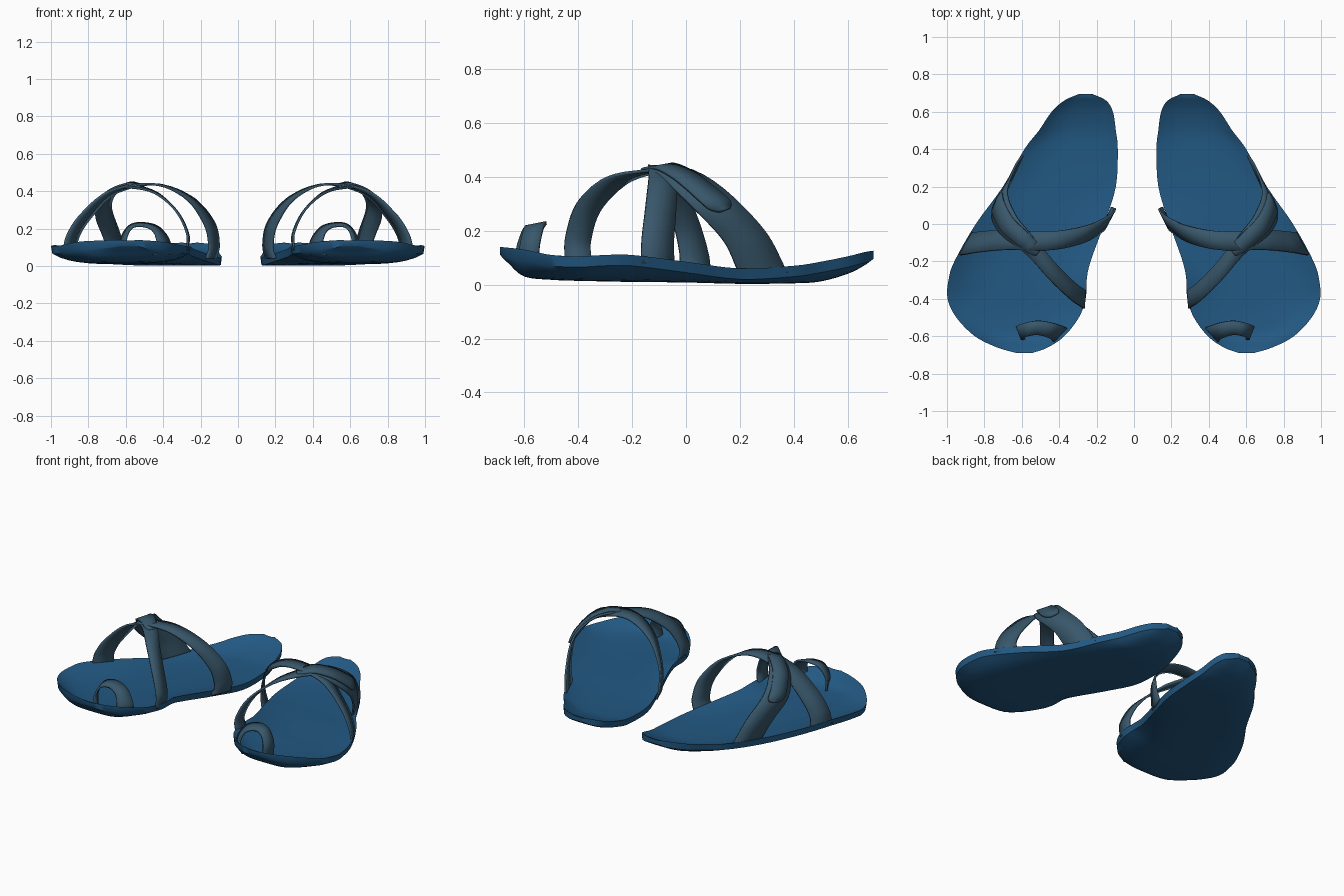
import bpy
from mathutils import Vector

if "Cube" in bpy.data.objects:
    bpy.data.objects.remove(bpy.data.objects["Cube"], do_unlink=True)


def material(name, rgb):
    mat = bpy.data.materials.new(name)
    mat.use_nodes = True
    color = (*rgb, 1)
    mat.diffuse_color = color
    shader = mat.node_tree.nodes["Principled BSDF"]
    shader.inputs["Base Color"].default_value = color
    shader.inputs["Roughness"].default_value = 0.8
    return mat


BLUE = material("sole blue", (0.016, 0.098, 0.225))
SLATE = material("strap slate blue", (0.04, 0.095, 0.145))


def smooth_path(points, steps):
    """Catmull-Rom interpolation through points of any dimension."""
    pts = [Vector(p) for p in points]
    pts = [2 * pts[0] - pts[1]] + pts + [2 * pts[-1] - pts[-2]]
    path = []
    for a, b, c, d in zip(pts, pts[1:], pts[2:], pts[3:]):
        for i in range(steps):
            t = i / steps
            path.append(0.5 * (2 * b + (c - a) * t + (2 * a - 5 * b + 4 * c - d) * t**2
                               + (3 * b - a - 3 * c + d) * t**3))
    path.append(pts[-2])
    return path


def place(p, side):
    """Left sandal as drawn; right sandal mirrored and slightly wider."""
    x, y, z = p
    return (x, y, z) if side == "left" else (0.038 - 1.04 * x, y, z)


def make_object(name, verts, faces, mat, side):
    mesh = bpy.data.meshes.new(name)
    if side == "right":
        faces = [tuple(reversed(f)) for f in faces]
    mesh.from_pydata([place(v, side) for v in verts], [], faces)
    mesh.materials.append(mat)
    obj = bpy.data.objects.new(side + "_" + name, mesh)
    bpy.context.collection.objects.link(obj)
    return obj


def shade(obj, angle):
    bpy.ops.object.select_all(action="DESELECT")
    obj.select_set(True)
    bpy.context.view_layer.objects.active = obj
    bpy.ops.object.shade_smooth_by_angle(angle=angle)


# Sole stations: y, inner x, outer x, inner rim, outer rim, underside height
SOLE = [
    (-0.69, 0.56, 0.64, 0.14, 0.14, 0.11),
    (-0.66, 0.48, 0.74, 0.135, 0.137, 0.08),
    (-0.6, 0.395, 0.855, 0.125, 0.13, 0.03),
    (-0.5, 0.32, 0.95, 0.11, 0.11, 0.018),
    (-0.4, 0.285, 0.995, 0.105, 0.105, 0.014),
    (-0.3, 0.28, 0.99, 0.105, 0.11, 0.012),
    (-0.2, 0.26, 0.96, 0.09, 0.11, 0.01),
    (0, 0.19, 0.85, 0.065, 0.085, 0.008),
    (0.2, 0.13, 0.71, 0.045, 0.06, 0.003),
    (0.4, 0.12, 0.6, 0.05, 0.07, 0.005),
    (0.5, 0.13, 0.525, 0.065, 0.085, 0.012),
    (0.6, 0.145, 0.46, 0.095, 0.105, 0.04),
    (0.66, 0.18, 0.395, 0.117, 0.12, 0.07),
    (0.695, 0.25, 0.32, 0.126, 0.126, 0.095),
]


def build_sole(side):
    cols = 16
    verts, faces = [], []
    rows = smooth_path(SOLE, 4)
    spans = [2 * i / cols - 1 for i in range(cols + 1)]
    for y, inner, outer, rim_in, rim_out, base in rows:
        mid, half = (inner + outer) / 2, (outer - inner) / 2
        floor = min(rim_in - 0.004, base + 0.037)
        # Dished footbed, then the curved underside
        for s in spans:
            rim = rim_in if s < 0 else rim_out
            verts.append((mid + half * s, y, floor + (rim - floor) * abs(s) ** 3))
        for s in reversed(spans):
            rim = rim_in if s < 0 else rim_out
            edge = max(base, rim - 0.04)
            verts.append((mid + half * s * 0.98, y, base + (edge - base) * abs(s) ** 4))
    ring = 2 * (cols + 1)
    for r in range(len(rows) - 1):
        for i in range(ring):
            j = (i + 1) % ring
            a, b = r * ring, (r + 1) * ring
            faces.append((a + i, a + j, b + j, b + i))
    last = (len(rows) - 1) * ring
    faces.append(tuple(reversed(range(ring))))
    faces.append(tuple(range(last, last + ring)))
    shade(make_object("sole", verts, faces, BLUE, side), 0.8)


def build_strap(name, points, widths, side, rounded=False):
    """Band along a path; widths are edge-to-edge vectors spread evenly along it."""
    path = smooth_path(points, 7)
    across = smooth_path(widths, 24)
    verts, faces = [], []
    n = len(path) - 1
    for i, p in enumerate(path):
        w = across[round(i / n * (len(across) - 1))] / 2
        if rounded:
            w = w * max(0.15, 1 - abs(2 * i / n - 1) ** 8) ** 0.5
        verts += [p - w, p, p + w]
    for i in range(n):
        for a in (3 * i, 3 * i + 1):
            faces.append((a, a + 1, a + 4, a + 3))
    obj = make_object(name, verts, faces, SLATE, side)
    solid = obj.modifiers.new("thickness", "SOLIDIFY")
    solid.thickness = 0.012
    solid.offset = 0
    shade(obj, 0.7)


# Each strap: centre line, then width vectors
INSTEP = ([(0.175, 0.03, 0.04), (0.16, 0.03, 0.11), (0.185, 0, 0.23),
           (0.29, -0.055, 0.365), (0.465, -0.09, 0.437), (0.68, -0.085, 0.395),
           (0.82, -0.095, 0.265), (0.885, -0.105, 0.16), (0.9, -0.105, 0.08)],
          [(-0.05, 0.12, 0), (-0.045, 0.09, 0.02), (0, 0.1, 0),
           (-0.035, 0.11, -0.035), (-0.07, 0.12, 0)])
CROSS = ([(0.3, -0.4, 0.085), (0.295, -0.4, 0.17), (0.35, -0.36, 0.29),
          (0.45, -0.26, 0.385), (0.55, -0.14, 0.42), (0.615, -0.075, 0.425),
          (0.685, 0, 0.387), (0.728, 0.105, 0.3), (0.69, 0.22, 0.175),
          (0.645, 0.285, 0.045)],
         [(0, 0.1, 0), (-0.02, 0.09, -0.02), (-0.06, 0.075, 0.01),
          (-0.075, 0.13, 0.05), (-0.08, 0.18, 0)])
TAB = ([(0.53, -0.155, 0.422), (0.575, -0.11, 0.436), (0.62, -0.07, 0.437),
        (0.69, 0, 0.4), (0.737, 0.095, 0.322), (0.735, 0.145, 0.275)],
       [(-0.045, 0.06, 0), (-0.055, 0.07, 0.02), (-0.05, 0.09, 0.035)])
TOE = ([(0.43, -0.59, 0.06), (0.42, -0.59, 0.13), (0.46, -0.57, 0.2),
        (0.53, -0.555, 0.222), (0.59, -0.565, 0.208), (0.625, -0.58, 0.14),
        (0.615, -0.585, 0.05)],
       [(-0.09, 0.075, 0), (-0.01, 0.075, 0.015), (0.04, 0.07, 0)])

for side in ("left", "right"):
    build_sole(side)
    build_strap("instep_strap", *INSTEP, side)
    build_strap("cross_strap", *CROSS, side)
    build_strap("fastening_tab", *TAB, side, rounded=True)
    build_strap("toe_loop", *TOE, side)
